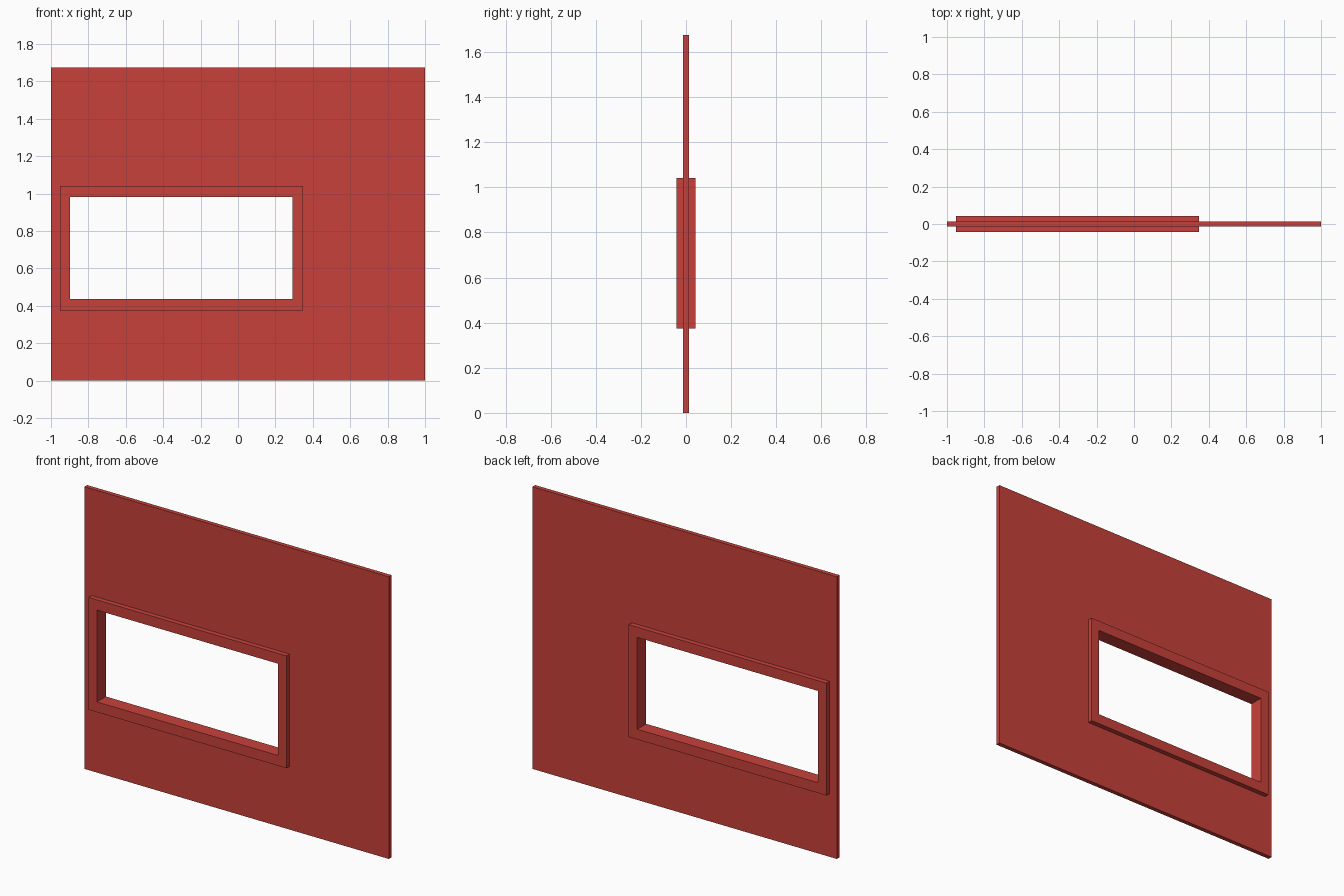
import bpy
import bmesh

cube = bpy.data.objects.get("Cube")
if cube:
    bpy.data.objects.remove(cube, do_unlink=True)

# Single painted colour
red = bpy.data.materials.new("wall red")
red.use_nodes = True
colour = (0.58, 0.053, 0.043, 1)
red.diffuse_color = colour
red.node_tree.nodes["Principled BSDF"].inputs["Base Color"].default_value = colour


def holed_panel(name, outer, inner, depth):
    """Upright panel with a rectangular hole; rectangles are (x0, x1, z0, z1)."""
    bm = bmesh.new()

    def loop(x0, x1, z0, z1):
        corners = ((x0, z0), (x1, z0), (x1, z1), (x0, z1))
        return [bm.verts.new((x, -depth / 2, z)) for x, z in corners]

    rim, hole = loop(*outer), loop(*inner)
    faces = []
    for i in range(4):
        j = (i + 1) % 4
        faces.append(bm.faces.new((rim[i], rim[j], hole[j], hole[i])))
    # Extrude the ring backwards, keeping the front faces as the cap
    result = bmesh.ops.extrude_face_region(bm, geom=faces, use_keep_orig=True)
    back = [g for g in result["geom"] if isinstance(g, bmesh.types.BMVert)]
    bmesh.ops.translate(bm, verts=back, vec=(0, depth, 0))
    bmesh.ops.recalc_face_normals(bm, faces=bm.faces)
    mesh = bpy.data.meshes.new(name)
    bm.to_mesh(mesh)
    bm.free()
    mesh.materials.append(red)
    obj = bpy.data.objects.new(name, mesh)
    bpy.context.collection.objects.link(obj)
    return obj


wall_edge = (-1, 1, 0, 1.675)
frame_outer = (-0.952, 0.347, 0.375, 1.042)
frame_inner = (-0.897, 0.291, 0.436, 0.981)

# Thin wall, and the thicker window frame set into its opening
holed_panel("wall", wall_edge, frame_outer, 0.026)
holed_panel("window_frame", frame_outer, frame_inner, 0.084)
